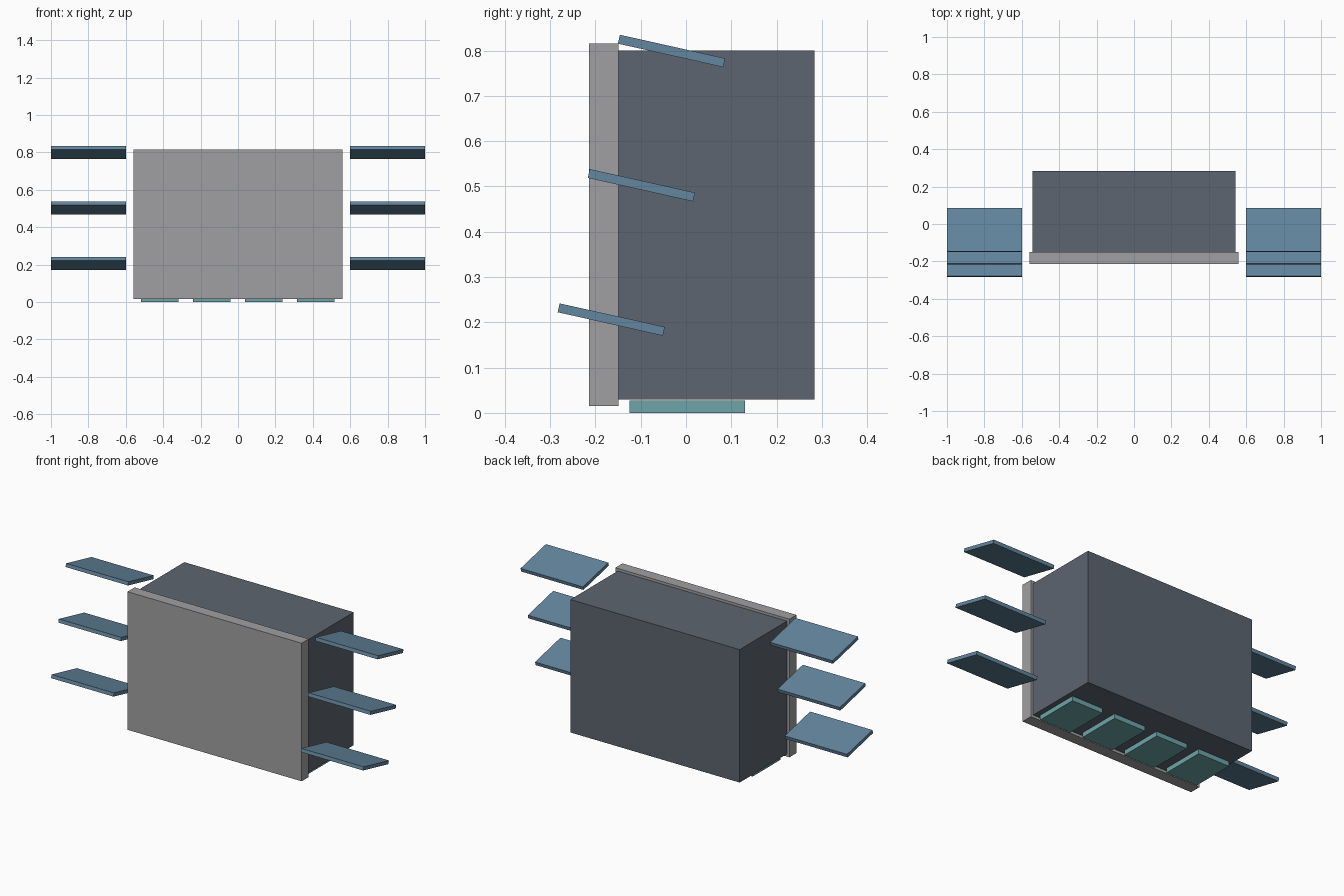
import bpy
import math

cube = bpy.data.objects.get("Cube")
if cube:
    bpy.data.objects.remove(cube, do_unlink=True)


def material(name, rgb):
    """Flat material from sRGB bytes, stored as linear values."""
    colour = [((c / 255 + 0.055) / 1.055) ** 2.4 for c in rgb] + [1]
    mat = bpy.data.materials.new(name)
    mat.use_nodes = True
    mat.diffuse_color = colour
    bsdf = mat.node_tree.nodes["Principled BSDF"]
    bsdf.inputs["Base Color"].default_value = colour
    bsdf.inputs["Roughness"].default_value = 0.8
    return mat


def box(name, centre, size, mat, tilt=0):
    bpy.ops.mesh.primitive_cube_add(size=1, location=centre)
    obj = bpy.context.object
    obj.name = name
    obj.scale = size
    obj.rotation_euler.x = math.radians(tilt)
    obj.data.materials.append(mat)
    return obj


slate = material("slate grey", (93, 101, 112))
silver = material("light grey", (160, 160, 163))
blue = material("steel blue", (100, 134, 159))
teal = material("muted teal", (110, 165, 169))

# Main cabinet and its slightly larger front panel
box("cabinet_body", (0, 0.067, 0.415), (1.085, 0.433, 0.77), slate)
box("front_panel", (0, -0.182, 0.415), (1.116, 0.065, 0.80), silver)

# Row of pads hanging just under the cabinet
for i in range(4):
    box(f"bottom_pad_{i + 1}", (-0.419 + 0.2785 * i, 0.003, 0.0135),
        (0.20, 0.255, 0.027), teal)

# Tilted fins floating beside the cabinet, stepping back as they rise
for side, sign in (("left", 1), ("right", -1)):
    for i in range(3):
        box(f"{side}_fin_{i + 1}",
            (sign * 0.8, -0.165 + 0.0665 * i, 0.206 + 0.2965 * i),
            (0.40, 0.238, 0.02), blue, tilt=-12.6)
